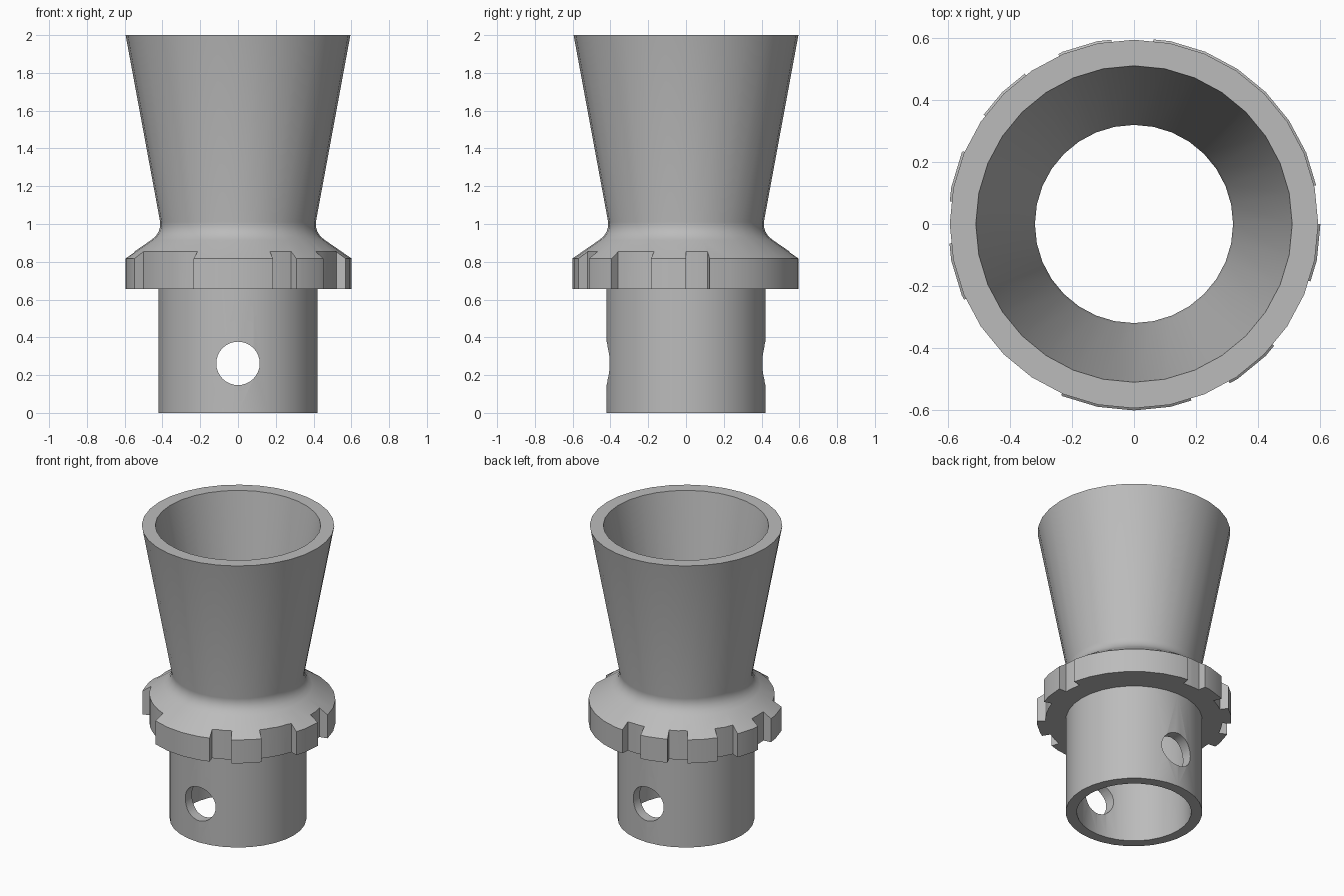
import bpy, bmesh
from math import cos, sin, radians, pi
from mathutils import Matrix, Vector

old = bpy.data.objects.get("Cube")
if old:
    bpy.data.objects.remove(old, do_unlink=True)

SEGMENTS = 32

grey = bpy.data.materials.new("plain_grey")
grey.use_nodes = True
colour = (0.5, 0.5, 0.5, 1)
grey.diffuse_color = colour
grey.node_tree.nodes["Principled BSDF"].inputs["Base Color"].default_value = colour


def make_object(name, bm):
    bmesh.ops.recalc_face_normals(bm, faces=bm.faces)
    mesh = bpy.data.meshes.new(name)
    bm.to_mesh(mesh)
    bm.free()
    obj = bpy.data.objects.new(name, mesh)
    bpy.context.collection.objects.link(obj)
    mesh.materials.append(grey)
    return obj


def lathe(name, profile):
    """Closed (radius, height) profile turned around z."""
    bm = bmesh.new()
    rings = []
    for i in range(SEGMENTS):
        a = 2 * pi * i / SEGMENTS
        rings.append([bm.verts.new((r * cos(a), r * sin(a), z)) for r, z in profile])
    count = len(profile)
    for i in range(SEGMENTS):
        here, after = rings[i], rings[(i + 1) % SEGMENTS]
        for j in range(count):
            k = (j + 1) % count
            bm.faces.new((here[j], after[j], after[k], here[k]))
    return make_object(name, bm)


def add_sector(bm, start, end, inner, outer, low, high):
    """Ring sector prism between two angles in degrees."""
    steps = max(2, round((end - start) / 6))
    angles = [radians(start + (end - start) * i / steps) for i in range(steps + 1)]
    outline = [(inner * cos(a), inner * sin(a)) for a in angles]
    outline += [(outer * cos(a), outer * sin(a)) for a in reversed(angles)]
    base = bm.faces.new([bm.verts.new((x, y, low)) for x, y in outline])
    top = bmesh.ops.extrude_face_region(bm, geom=[base])["geom"]
    verts = [v for v in top if isinstance(v, bmesh.types.BMVert)]
    bmesh.ops.translate(bm, verts=verts, vec=Vector((0, 0, high - low)))


# Funnel, locking collar and socket as one turned body
outer_wall = [(0.422, 0), (0.422, 0.657), (0.602, 0.657), (0.602, 0.817),
              (0.46, 0.915), (0.436, 0.935), (0.42, 0.96), (0.412, 0.985),
              (0.412, 1.01), (0.595, 2)]
inner_wall = [(0.511, 2), (0.327, 1.0), (0.32, 0.96), (0.354, 0.75), (0.354, 0)]
body = lathe("funnel_body", outer_wall + inner_wall)

# Keyed notches around the collar
bm = bmesh.new()
notches = [(0, 12), (84, 97), (114, 126), (144, 157), (173, 186),
           (204, 247), (288, 301), (319, 342)]
for start, end in notches:
    add_sector(bm, start, end, 0.547, 0.75, 0.6, 0.95)
notch_cutter = make_object("notch_cutter", bm)

# Cross pin hole through the socket
bm = bmesh.new()
bmesh.ops.create_cone(bm, cap_ends=True, segments=SEGMENTS, radius1=0.115,
                      radius2=0.115, depth=1.4,
                      matrix=Matrix.Translation((0, 0, 0.262)) @ Matrix.Rotation(pi / 2, 4, "X"))
hole_cutter = make_object("pin_hole_cutter", bm)

bpy.ops.object.select_all(action="DESELECT")
bpy.context.view_layer.objects.active = body
body.select_set(True)
for cutter in (notch_cutter, hole_cutter):
    cutter.hide_render = True
    mod = body.modifiers.new(cutter.name, "BOOLEAN")
    mod.operation = "DIFFERENCE"
    mod.solver = "EXACT"
    mod.object = cutter
    bpy.ops.object.modifier_apply(modifier=mod.name)
    bpy.data.objects.remove(cutter, do_unlink=True)

bpy.ops.object.shade_smooth_by_angle(angle=radians(30))
